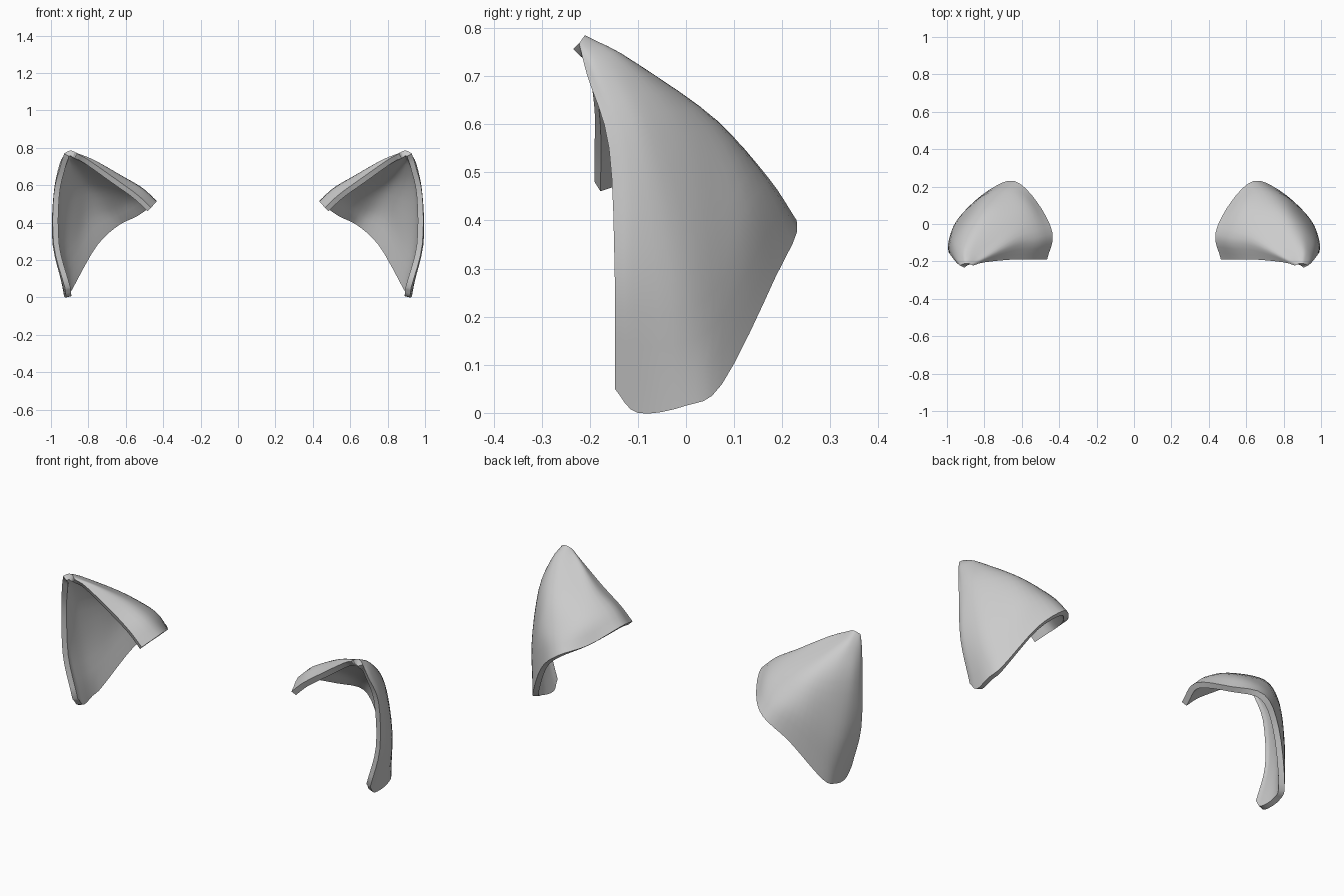
import bpy, bmesh, math
from mathutils import Vector

if "Cube" in bpy.data.objects:
    bpy.data.objects.remove(bpy.data.objects["Cube"])

# Cupped ear shell: each row of points runs outer front edge -> back -> inner front edge
BASE = [(.925, -.148, .05), (.92, -.10, 0), (.93, 0, .015), (.90, .075, .06), (.77, .185, .28),
        (.64, .23, .40), (.52, .12, .45), (.435, -.05, .515), (.465, -.19, .48)]
LOW = [(.985, -.148, .28), (.99, -.11, .28), (.965, -.01, .28), (.90, .07, .34), (.81, .14, .45),
       (.69, .17, .49), (.57, .09, .54), (.51, -.07, .585), (.54, -.19, .55)]
HIGH = [(.985, -.16, .55), (.985, -.12, .55), (.965, -.07, .57), (.90, .01, .58), (.82, .06, .60),
        (.74, .06, .61), (.66, 0, .63), (.62, -.09, .65), (.65, -.19, .63)]
NECK = [(.95, -.205, .70), (.955, -.185, .71), (.94, -.15, .72), (.91, -.12, .73), (.87, -.10, .725),
        (.83, -.10, .72), (.79, -.13, .725), (.77, -.165, .735), (.80, -.205, .735)]


def spline(points, steps):
    """Catmull-Rom curve through the points."""
    p = [Vector(q) for q in points]
    p = [2 * p[0] - p[1]] + p + [2 * p[-1] - p[-2]]
    out = []
    for i in range(1, len(p) - 2):
        a, b, c, d = p[i - 1:i + 3]
        for k in range(steps):
            t = k / steps
            out.append(.5 * (2 * b + (c - a) * t + (2 * a - 5 * b + 4 * c - d) * t * t
                             + (3 * b - a - 3 * c + d) * t ** 3))
    return out + [p[-2]]


# Small rounded crest at the tip
n = len(BASE)
tip = []
for i in range(n):
    t = i / (n - 1)
    arc = math.sin(math.pi * t)
    tip.append((.93 - .07 * t, -.222 + .012 * arc, .768 + .017 * arc))

# Loft the surface through the rows
rows = [spline(r, 4) for r in (BASE, LOW, HIGH, NECK, tip)]
columns = [spline(c, 4) for c in zip(*rows)]

bm = bmesh.new()
grid = [[bm.verts.new(p) for p in col] for col in columns]
for a, b in zip(grid, grid[1:]):
    for r in range(len(a) - 1):
        bm.faces.new((a[r], b[r], b[r + 1], a[r + 1]))
mesh = bpy.data.meshes.new("ears")
bm.to_mesh(mesh)
bm.free()
ears = bpy.data.objects.new("ears", mesh)
bpy.context.collection.objects.link(ears)

# Wall thickness and the mirrored second ear
solid = ears.modifiers.new("thickness", 'SOLIDIFY')
solid.thickness = .03
solid.offset = -1
mirror = ears.modifiers.new("mirror", 'MIRROR')
mirror.use_axis = (True, False, False)
mirror.use_mirror_merge = False

bpy.context.view_layer.objects.active = ears
ears.select_set(True)
for m in ("thickness", "mirror"):
    bpy.ops.object.modifier_apply(modifier=m)
bpy.ops.object.shade_smooth_by_angle(angle=math.radians(45))
